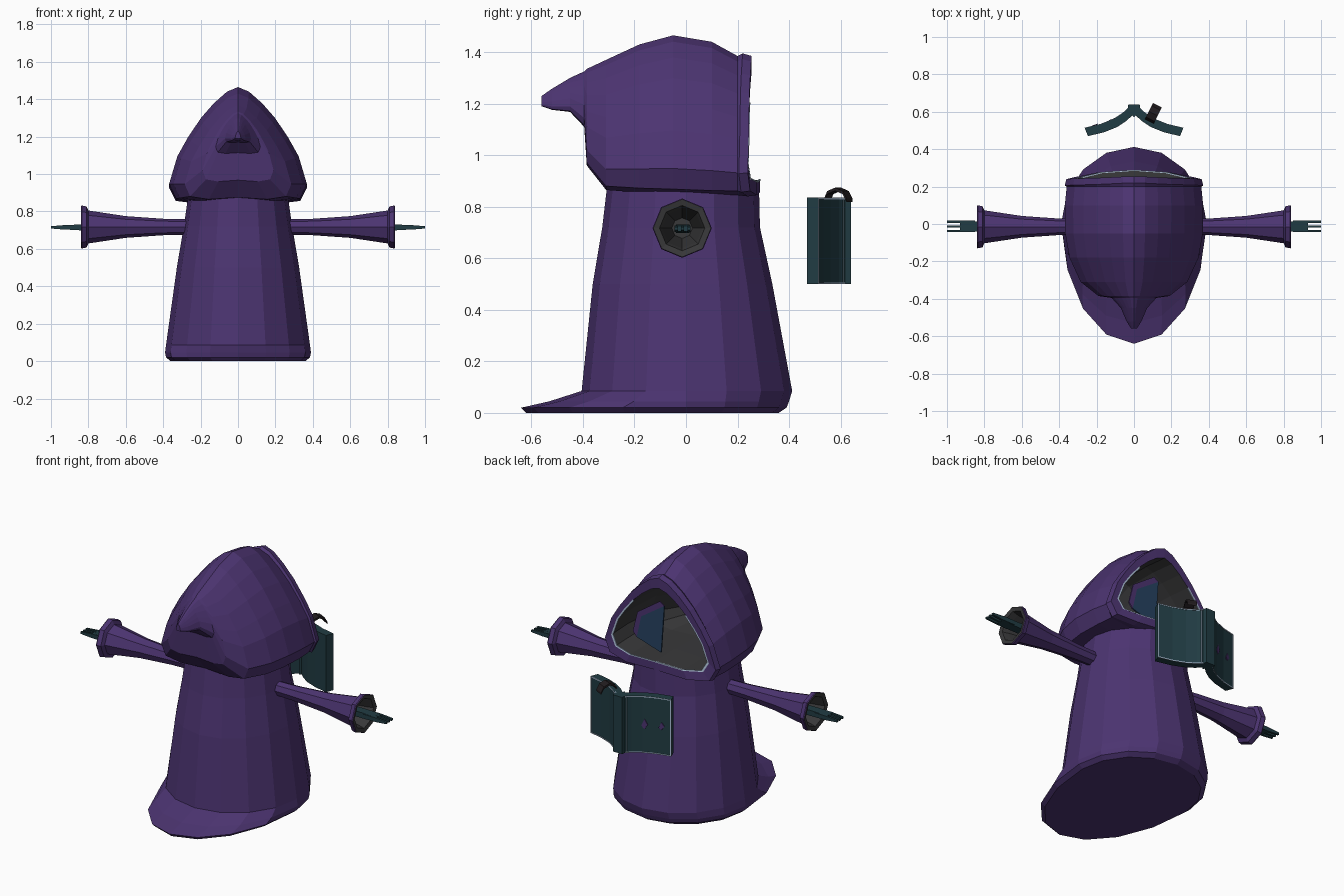
import bpy, bmesh
from math import sin, cos, pi

if "Cube" in bpy.data.objects:
    bpy.data.objects.remove(bpy.data.objects["Cube"], do_unlink=True)


def material(name, r, g, b):
    m = bpy.data.materials.new(name)
    m.use_nodes = True
    m.diffuse_color = (r, g, b, 1)
    bsdf = next(n for n in m.node_tree.nodes if n.type == 'BSDF_PRINCIPLED')
    bsdf.inputs["Base Color"].default_value = (r, g, b, 1)
    bsdf.inputs["Roughness"].default_value = 0.9
    return m


purple = material("robe purple", .072, .034, .165)
grey = material("lining grey", .04, .04, .042)
teal = material("dark teal", .015, .045, .056)
pale = material("pale blue trim", .42, .53, .68)
blue = material("face blue", .02, .055, .12)
dark = material("ribbon black", .016, .012, .014)


def loft(name, rings, mats, inner_from=None):
    """Skin closed rings in order and cap both ends; later bands may use a second material."""
    bm = bmesh.new()
    loops = [[bm.verts.new(p) for p in ring] for ring in rings]
    n = len(loops[0])
    for k in range(len(loops) - 1):
        a, b = loops[k], loops[k + 1]
        for i in range(n):
            j = (i + 1) % n
            f = bm.faces.new((a[i], a[j], b[j], b[i]))
            f.material_index = int(inner_from is not None and k >= inner_from)
    bm.faces.new(loops[0])
    bm.faces.new(loops[-1]).material_index = int(inner_from is not None)
    bmesh.ops.recalc_face_normals(bm, faces=bm.faces)
    me = bpy.data.meshes.new(name)
    bm.to_mesh(me)
    bm.free()
    for m in mats:
        me.materials.append(m)
    ob = bpy.data.objects.new(name, me)
    bpy.context.scene.collection.objects.link(ob)
    return ob


def upright(name, outline, z0, z1, mat):
    """Prism from an xy outline."""
    return loft(name, [[(x, y, z) for x, y in outline] for z in (z0, z1)], [mat])


def plate(name, outline, y, mat, t=.004):
    """Thin plate from an xz outline."""
    return loft(name, [[(x, y + d, z) for x, z in outline] for d in (-t, t)], [mat])


# Robe: height, half width, reach to the front (train) and to the back
def robe_ring(z, w, front, back, n=16):
    ring = []
    for i in range(n):
        a = 2 * pi * i / n
        c = cos(a)
        ring.append((w * sin(a), c * (back if c > 0 else front), z))
    return ring


robe = [(0, .36, .62, .36), (.02, .385, .64, .39), (.045, .39, .53, .4),
        (.085, .385, .405, .412), (.5, .327, .362, .335),
        (.72, .29, .325, .287), (.89, .265, .305, .283)]
loft("robe", [robe_ring(*r) for r in robe], [purple])

# Hood: pointed section, half profile from crown to chin
half = [(0, 1), (.16, .96), (.35, .86), (.54, .73), (.73, .56), (.88, .4),
        (1, .16), (.9, .03), (.55, 0), (0, .02)]
section = half + [(-x, t) for x, t in half[-2:0:-1]]


def hood_ring(y, top, bottom, w, lip=0):
    return [(x * w, y + lip * (1 - t) ** 3 * (1 - x * x) + lip * .3 * t ** 3,
             bottom + t * (top - bottom)) for x, t in section]


outer = [(-.56, 1.23, 1.19, .015), (-.52, 1.258, 1.176, .04),
         (-.45, 1.3, 1.168, .07), (-.395, 1.325, 1.11, .12),
         (-.385, 1.335, .96, .19), (-.31, 1.37, .865, .285),
         (-.18, 1.43, .855, .345), (-.05, 1.465, .85, .368),
         (.1, 1.44, .845, .37), (.2, 1.385, .845, .36),
         (.205, 1.395, .84, .37, .05), (.24, 1.385, .845, .362, .05)]
opening = (.24, 1.325, .895, .315, .05)
inner = [opening, (.1, 1.34, .9, .315), (-.1, 1.34, .9, .3), (-.25, 1.25, .92, .2)]
loft("hood", [hood_ring(*r) for r in outer + inner], [purple, grey], len(outer))

# Pale edging along the sides and bottom of the hood opening
ring = hood_ring(*opening)
edge = ring[3:16]
bm = bmesh.new()
rows = [[bm.verts.new((x * s, y + d, 1.05 + (z - 1.05) * s)) for x, y, z in edge]
        for s, d in ((1.015, .003), (.975, .003), (.975, -.003))]
for a, b in zip(rows, rows[1:]):
    for i in range(len(edge) - 1):
        bm.faces.new((a[i], a[i + 1], b[i + 1], b[i]))
me = bpy.data.meshes.new("hood_edging")
bm.to_mesh(me)
bm.free()
me.materials.append(pale)
bpy.context.scene.collection.objects.link(bpy.data.objects.new("hood_edging", me))

# Face panel inside the hood
plate("face_panel", [(0, 1.2), (.02, .92), (.18, .97), (.15, 1.1)], .2, blue)
plate("face_panel_border", [(0, 1.2), (.15, 1.1), (.18, .97), (.205, 1), (.175, 1.12), (.03, 1.22)],
      .2, purple)

# Sleeves with hollow flared cuffs, and thin fingered hands
sleeve = [(.22, .04), (.4, .044), (.6, .058), (.8, .088), (.81, .11), (.835, .115),
          (.84, .112), (.835, .088), (.8, .078), (.6, .04)]
for side, label in ((1, "left"), (-1, "right")):
    rings = [[(side * x, -.015 + r * sin(i * pi / 4), .717 + r * cos(i * pi / 4))
              for i in range(8)] for x, r in sleeve]
    loft(label + "_sleeve", rings, [purple, grey], 6)

    def bar(name, y, w, stations):
        loft(label + name, [[(side * x, y + a * w, .715 + b * h)
                             for a, b in ((-1, -1), (1, -1), (1, 1), (-1, 1))]
                            for x, h in stations], [teal])
    bar("_palm", -.013, .026, [(.6, .016), (.84, .016), (.93, .011)])
    for k in (-1, 0, 1):
        bar("_finger", -.013 + k * .025, .006, [(.85, .013), (.93, .012), (1, .006)])

# Open book: spine with two curved covers
Z0, Z1 = .5, .835
upright("book_spine", [(-.035, .61), (-.03, .64), (.03, .64), (.035, .61), (0, .57)], Z0, Z1, teal)
curve = [(.015, .605), (.05, .573), (.1, .54), (.17, .512), (.255, .492)]
for side, label in ((1, "left"), (-1, "right")):
    def band(lo, hi, pts=curve):
        """Strip outline following the cover between two offsets."""
        out = [(side * (x + d * .4), y + d) for d, row in ((hi, pts), (lo, pts[::-1]))
               for x, y in row]
        return out
    upright(label + "_book_cover", band(-.022, .021), Z0, Z1, teal)
    for name, z in (("bottom", Z0), ("top", Z1 - .006)):
        upright(label + "_book_trim_" + name, band(.02, .023), z, z + .006, pale)
    upright(label + "_book_trim_outer", band(.02, .023, [(.249, .4934), curve[-1]]), Z0, Z1, pale)
    upright(label + "_book_trim_spine", [(side * x, y) for x, y in
            ((.033, .6), (.042, .6), (.042, .612), (.033, .612))], Z0, Z1, pale)

# Small painted marks on the right cover
for x, y, h in ((-.12, .555, .03), (-.21, .526, .022)):
    c = [(x - .016, y - .005), (x + .016, y + .007)]
    rings = [[(c[0][0], c[0][1] + d, .67), (x, y + d, .67 + h),
              (c[1][0], c[1][1] + d, .66), (x, y + d, .67 - h)] for d in (-.004, .004)]
    loft("cover_mark", rings, [purple])

# Ribbon bookmark arching over the top of the left cover
path = [(.545, .82), (.56, .855), (.59, .868), (.62, .855), (.635, .825)]
rings = []
for y, z in path:
    x = .08 + (y - .545) * .5
    rings.append([(x + a * .024, y - a * .012, z + b * .006)
                  for a, b in ((-1, -1), (1, -1), (1, 1), (-1, 1))])
loft("ribbon", rings, [dark])
